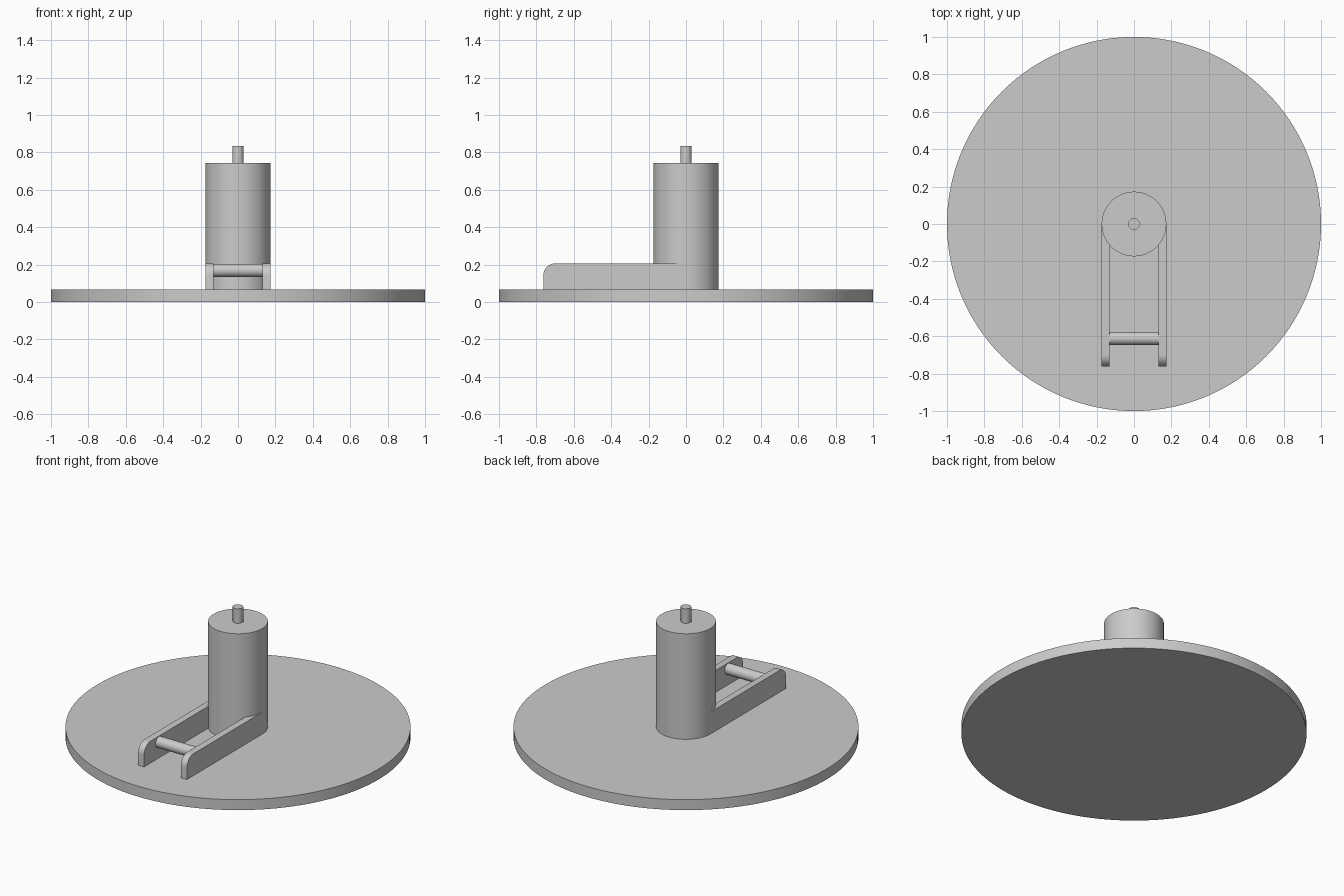
import bpy
import bmesh
from math import radians, sin, cos, pi

cube = bpy.data.objects.get("Cube")
if cube:
    bpy.data.objects.remove(cube)

GREY = (0.6, 0.6, 0.6, 1)
grey = bpy.data.materials.new("light_grey")
grey.use_nodes = True
grey.diffuse_color = GREY
grey.node_tree.nodes["Principled BSDF"].inputs["Base Color"].default_value = GREY

BASE_TOP = 0.067
COLUMN_R = 0.173
ARM_TOP = 0.207
ARM_FRONT = -0.763
ARM_THICK = 0.043


def finish(obj, name):
    obj.name = name
    obj.data.materials.append(grey)
    bpy.ops.object.select_all(action="DESELECT")
    obj.select_set(True)
    bpy.context.view_layer.objects.active = obj
    bpy.ops.object.shade_smooth_by_angle(angle=radians(50))


def upright_cylinder(name, radius, bottom, top, sides, turn=0):
    bpy.ops.mesh.primitive_cylinder_add(
        vertices=sides, radius=radius, depth=top - bottom,
        location=(0, 0, (bottom + top) / 2), rotation=(0, 0, turn))
    finish(bpy.context.object, name)


def arm(name, x_start):
    # Side plate with a rounded upper front corner, pushed out along x
    r = 0.065
    profile = [(0, BASE_TOP), (0, ARM_TOP)]
    for i in range(9):
        a = pi / 2 + i * pi / 16
        profile.append((ARM_FRONT + r + r * cos(a), ARM_TOP - r + r * sin(a)))
    profile.append((ARM_FRONT, BASE_TOP))
    bm = bmesh.new()
    face = bm.faces.new([bm.verts.new((x_start, y, z)) for y, z in profile])
    pushed = bmesh.ops.extrude_face_region(bm, geom=[face])
    verts = [v for v in pushed["geom"] if isinstance(v, bmesh.types.BMVert)]
    bmesh.ops.translate(bm, verts=verts, vec=(ARM_THICK, 0, 0))
    bmesh.ops.recalc_face_normals(bm, faces=bm.faces)
    mesh = bpy.data.meshes.new(name)
    bm.to_mesh(mesh)
    bm.free()
    obj = bpy.data.objects.new(name, mesh)
    bpy.context.collection.objects.link(obj)
    finish(obj, name)


# Round base, column and top pin
upright_cylinder("base_disc", 1.0, 0, BASE_TOP, 128)
upright_cylinder("column", COLUMN_R, BASE_TOP, 0.742, 64)
upright_cylinder("top_pin", 0.032, 0.742, 0.835, 8, radians(22.5))

# Pair of forward arms
arm("left_arm", COLUMN_R - ARM_THICK)
arm("right_arm", -COLUMN_R)

# Rod between the arms
bpy.ops.mesh.primitive_cylinder_add(
    vertices=32, radius=0.035, depth=0.3,
    location=(0, -0.612, 0.169), rotation=(0, pi / 2, 0))
finish(bpy.context.object, "cross_rod")
